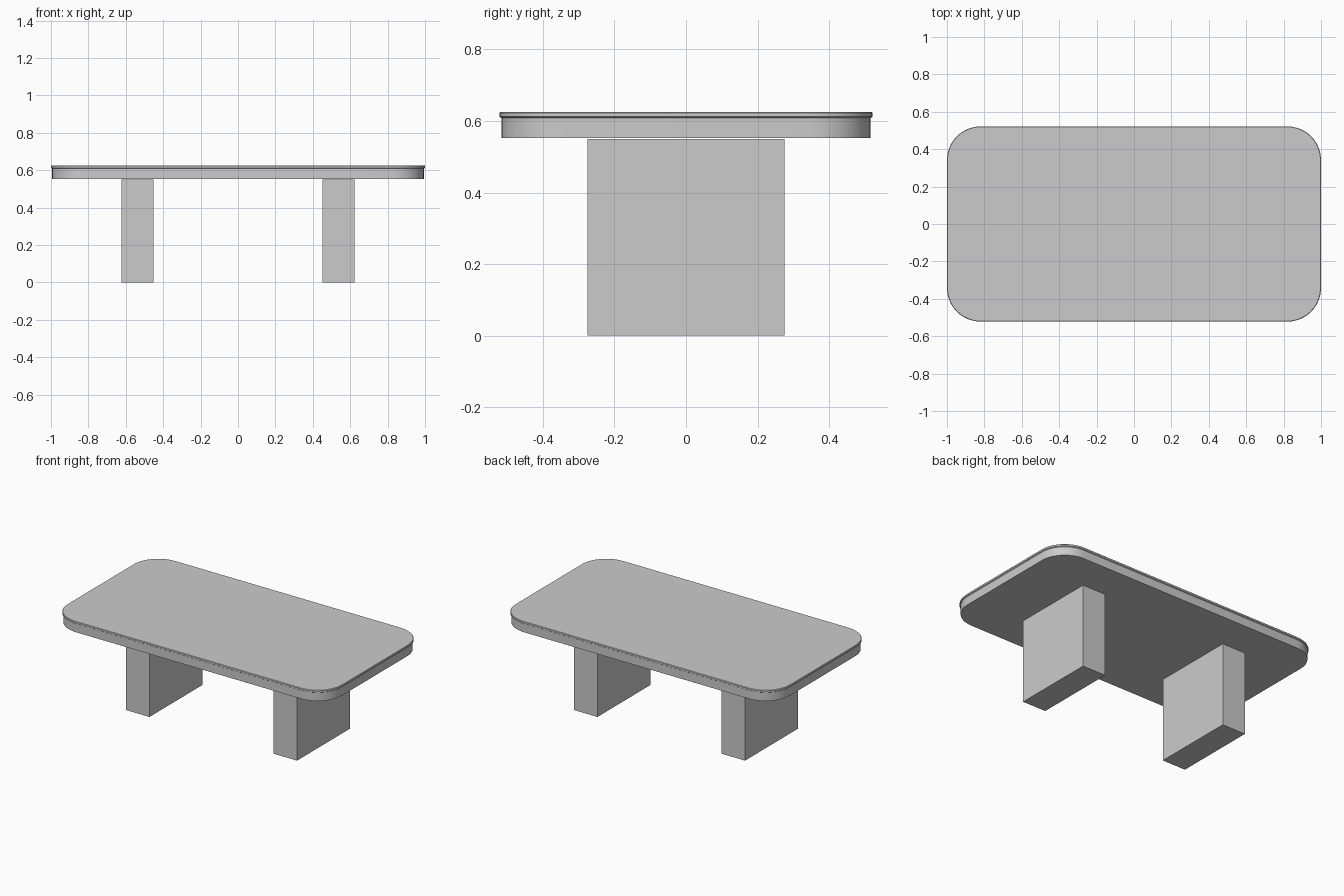
import bpy, bmesh, math

if "Cube" in bpy.data.objects:
    bpy.data.objects.remove(bpy.data.objects["Cube"])


def outline(half_x, half_y, radius, steps=10):
    """Rounded rectangle, counter-clockwise."""
    pts = []
    for i, (sx, sy) in enumerate([(1, 1), (-1, 1), (-1, -1), (1, -1)]):
        cx, cy = sx * (half_x - radius), sy * (half_y - radius)
        for k in range(steps + 1):
            a = math.radians(90 * (i + k / steps))
            pts.append((cx + radius * math.cos(a), cy + radius * math.sin(a)))
    return pts


def rounded_slab(name, half_x, half_y, radius, profile):
    """Closed slab from (inset, height) rim profile, bottom to top."""
    bm = bmesh.new()
    loops = [[bm.verts.new((x, y, z)) for x, y in
              outline(half_x - inset, half_y - inset, radius - inset)]
             for inset, z in profile]
    n = len(loops[0])
    for lo, hi in zip(loops, loops[1:]):
        for i in range(n):
            j = (i + 1) % n
            bm.faces.new((lo[i], lo[j], hi[j], hi[i]))
    bm.faces.new(loops[0][::-1])
    bm.faces.new(loops[-1])
    return finish(name, bm)


def finish(name, bm):
    mesh = bpy.data.meshes.new(name)
    bm.to_mesh(mesh)
    bm.free()
    obj = bpy.data.objects.new(name, mesh)
    bpy.context.collection.objects.link(obj)
    bpy.context.view_layer.objects.active = obj
    obj.select_set(True)
    bpy.ops.object.shade_smooth_by_angle(angle=math.radians(30))
    obj.select_set(False)
    return obj


def box(name, center, size):
    bm = bmesh.new()
    bmesh.ops.create_cube(bm, size=1)
    bmesh.ops.scale(bm, vec=size, verts=bm.verts)
    bmesh.ops.translate(bm, vec=center, verts=bm.verts)
    return finish(name, bm)


# Table top with a slightly overhanging upper lip
rounded_slab("table_top", 1.0, 0.522, 0.18,
             [(0.006, 0.552), (0.006, 0.608), (0.0, 0.612),
              (0.0, 0.622), (0.003, 0.625)])

# Two slab legs
for side, name in ((-1, "left_leg"), (1, "right_leg")):
    box(name, (side * 0.5375, 0, 0.278), (0.17, 0.55, 0.55))
    bpy.data.objects[name].location.z = -0.003
